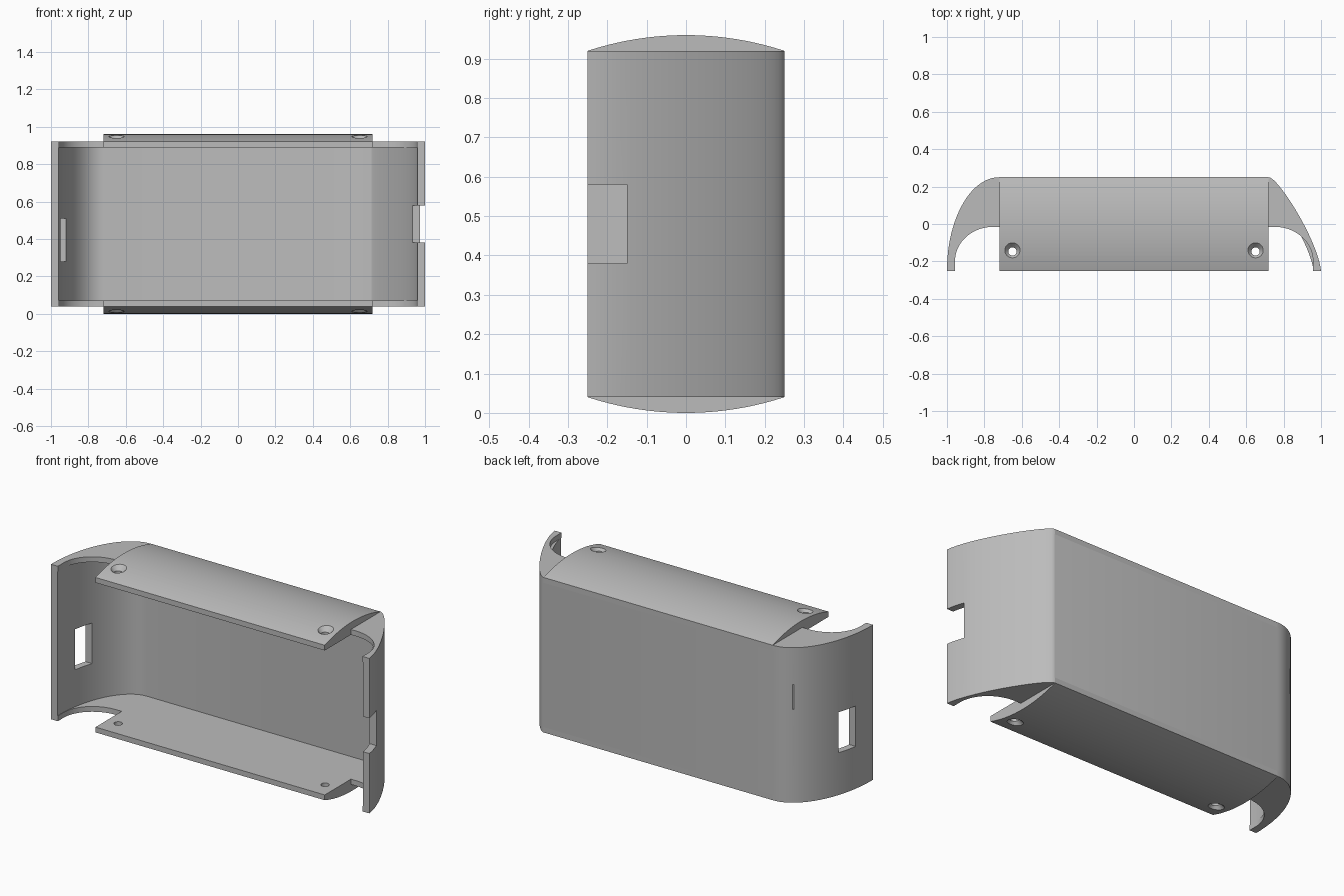
import bpy, bmesh, math
from mathutils import Vector
from mathutils.geometry import interpolate_bezier

cube = bpy.data.objects.get("Cube")
if cube:
    bpy.data.objects.remove(cube, do_unlink=True)

GREY = (0.5, 0.5, 0.5, 1)
mat = bpy.data.materials.new("plain_grey")
mat.use_nodes = True
mat.diffuse_color = GREY
mat.node_tree.nodes["Principled BSDF"].inputs["Base Color"].default_value = GREY

HALF = 0.72      # half width of the domed tabs
DEPTH = 0.25     # half depth
LOW, HIGH, TOTAL = 0.04, 0.92, 0.96
PLATE = 0.03


def bezier(*pts, n=24):
    p = [Vector((x, y, 0)) for x, y in pts]
    return [(v.x, v.y) for v in interpolate_bezier(*p, n)]


def add_object(name, bm):
    bmesh.ops.recalc_face_normals(bm, faces=bm.faces[:])
    mesh = bpy.data.meshes.new(name)
    bm.to_mesh(mesh)
    bm.free()
    mesh.materials.append(mat)
    ob = bpy.data.objects.new(name, mesh)
    bpy.context.collection.objects.link(ob)
    return ob


def prism(name, profile, start, end, along_x=False):
    """Closed prism of an (x, y) profile along z, or a (y, z) profile along x."""
    bm = bmesh.new()

    def ring(level):
        return [bm.verts.new((level, a, b) if along_x else (a, b, level)) for a, b in profile]

    first, last = ring(start), ring(end)
    bm.faces.new(first)
    bm.faces.new(last)
    for i in range(len(profile)):
        bm.faces.new((first[i - 1], first[i], last[i], last[i - 1]))
    return add_object(name, bm)


def box(name, x, y, z):
    return prism(name, [(x[0], y[0]), (x[1], y[0]), (x[1], y[1]), (x[0], y[1])], *z)


def cone(name, x, y, z0, z1, r0, r1):
    bm = bmesh.new()
    bmesh.ops.create_cone(bm, cap_ends=True, segments=32, radius1=r0, radius2=r1, depth=z1 - z0)
    bmesh.ops.translate(bm, vec=(x, y, (z0 + z1) / 2), verts=bm.verts[:])
    return add_object(name, bm)


def cut(target, tool):
    tool.hide_render = True
    mod = target.modifiers.new(tool.name, "BOOLEAN")
    mod.operation, mod.object, mod.solver = "DIFFERENCE", tool, "EXACT"
    bpy.context.view_layer.objects.active = target
    bpy.ops.object.modifier_apply(modifier=mod.name)
    bpy.data.objects.remove(tool, do_unlink=True)


# Wall plan: a full round on the right end, a flatter sweep on the left end
outer_right = bezier((-1, -DEPTH), (-1, 0.026), (-0.875, DEPTH), (-HALF, DEPTH))
outer_left = bezier((HALF, DEPTH), (0.77, DEPTH), (0.98, -0.08), (1, -DEPTH))
inner_right = bezier((-0.96, -DEPTH), (-0.96, 0.004), (-0.853, 0.21), (-HALF, 0.21))
inner_left = bezier((0.71, 0.21), (0.73, 0.21), (0.94, -0.09), (0.96, -DEPTH))
band = outer_right + outer_left + (inner_right + inner_left)[::-1]
wall = prism("wrapped_wall", band, LOW + PLATE, HIGH - PLATE)

# Port openings in the end walls and a fine groove on the rounded end
cut(wall, box("port_window", (-1.1, -0.8), (-0.11, 0.005), (0.28, 0.51)))
cut(wall, box("edge_notch", (0.9, 1.1), (-0.4, -0.15), (0.38, 0.58)))
cut(wall, box("fine_groove", (-0.9, -0.81), (0.212, 0.217), (0.57, 0.71)))
parts = [wall]

# Curved end flanges, top and bottom
gap = bezier((0.75, -0.015), (0.87, -0.015), (0.957, -0.1), (0.957, -0.2))
gap = [(HALF, -0.015)] + gap + [(0.957, -DEPTH)]
left_plan = outer_left + gap[::-1]
right_plan = outer_right + [(-x, y) for x, y in gap]
for level, z in (("bottom", LOW), ("top", HIGH - PLATE)):
    parts.append(prism(level + "_left_flange", left_plan, z, z + PLATE))
    parts.append(prism(level + "_right_flange", right_plan, z, z + PLATE))

# Domed tabs with a flat inner face
radius = (DEPTH ** 2 + LOW ** 2) / (2 * LOW)
half_angle = math.asin(DEPTH / radius)
dome = [(-DEPTH, HIGH - PLATE)]
for i in range(25):
    a = half_angle * (i / 12 - 1)
    dome.append((radius * math.sin(a), TOTAL - radius + radius * math.cos(a)))
dome.append((DEPTH, HIGH - PLATE))
top_tab = prism("top_tab", dome, -HALF, HALF, along_x=True)
bottom_tab = prism("bottom_tab", [(y, TOTAL - z) for y, z in dome], -HALF, HALF, along_x=True)
parts += [top_tab, bottom_tab]

# Countersunk screw holes through both tabs
for x in (-0.65, 0.65):
    y = -0.147
    for tab in (top_tab, bottom_tab):
        cut(tab, cone("screw_hole", x, y, -0.1, 1.1, 0.022, 0.022))
    cut(top_tab, cone("top_countersink", x, y, 0.925, 0.975, 0.021, 0.066))
    cut(bottom_tab, cone("bottom_countersink", x, y, -0.015, 0.035, 0.066, 0.021))

# Smooth curves with crisp edges
bpy.ops.object.select_all(action="DESELECT")
for part in parts:
    part.select_set(True)
bpy.context.view_layer.objects.active = wall
bpy.ops.object.shade_smooth_by_angle(angle=math.radians(25))
